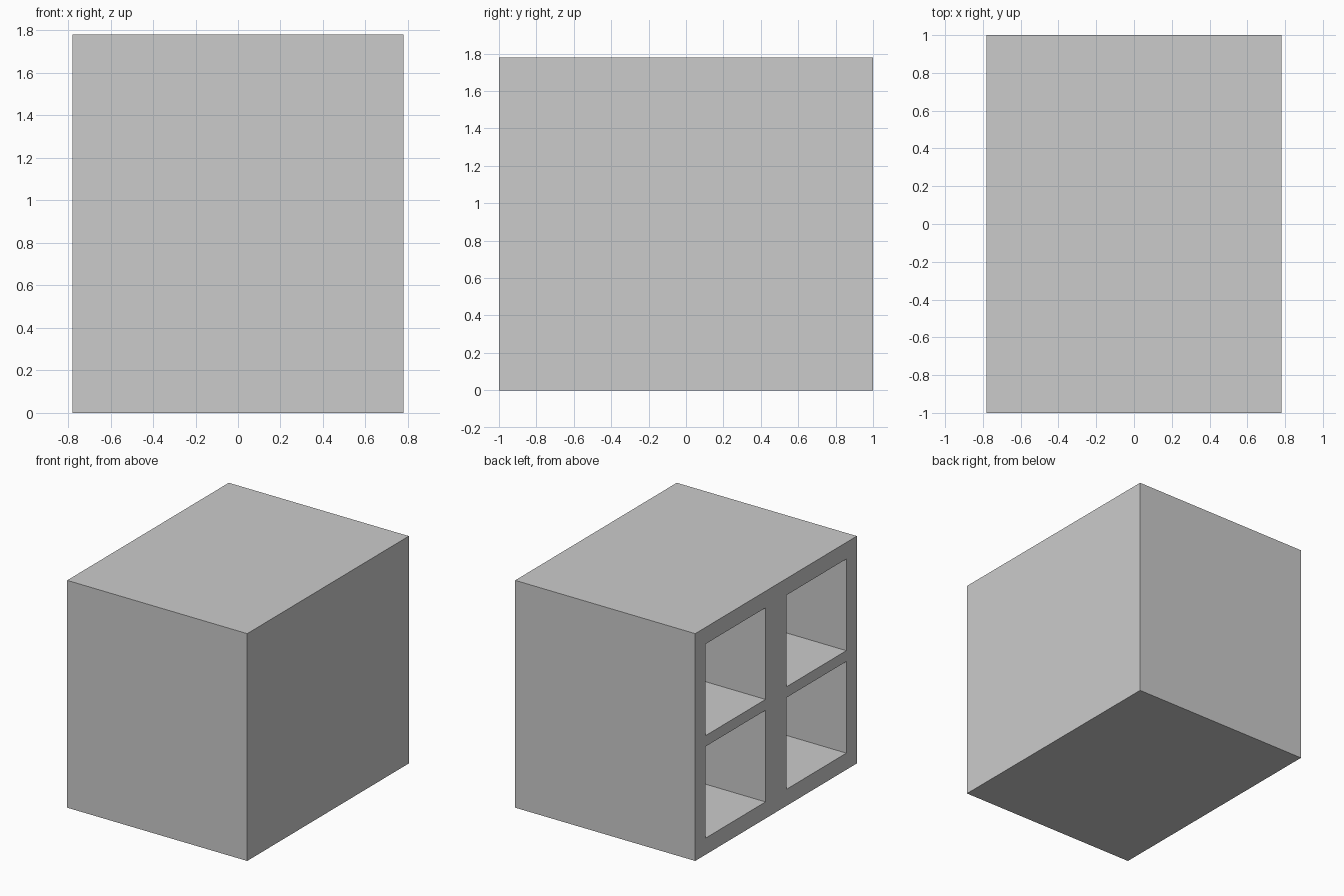
import bpy, bmesh
from mathutils import Matrix, Vector

if "Cube" in bpy.data.objects:
    bpy.data.objects.remove(bpy.data.objects["Cube"])

W, D, H = 1.56, 2.0, 1.78      # cabinet size
WALL = 0.13                    # outer board thickness
SHELF = 0.085                  # middle shelf thickness
DEPTH = W - WALL               # compartment depth, leaving a back panel

y_cuts = [-D / 2 + WALL, -WALL, WALL, D / 2 - WALL]
z_cuts = [WALL, H / 2 - SHELF / 2, H / 2 + SHELF / 2, H - WALL]

# Solid cabinet block
bm = bmesh.new()
bmesh.ops.create_cube(bm, size=1, matrix=Matrix.Translation((0, 0, H / 2))
                      @ Matrix.Diagonal((W, D, H, 1)))


def open_side():
    return [f for f in bm.faces if f.normal.x < -0.9]


# Score the open side (-x) along the compartment outlines
for axis, cuts in ((1, y_cuts), (2, z_cuts)):
    for c in cuts:
        co, no = Vector((0, 0, 0)), Vector((0, 0, 0))
        co[axis], no[axis] = c, 1
        bmesh.ops.bisect_plane(bm, geom=bm.verts[:] + bm.edges[:] + bm.faces[:],
                               plane_co=co, plane_no=no)
bm.normal_update()


# Push the four compartments inward
def in_compartment(f):
    c = f.calc_center_median()
    return (any(y_cuts[i] < c.y < y_cuts[i + 1] for i in (0, 2))
            and any(z_cuts[i] < c.z < z_cuts[i + 1] for i in (0, 2)))


for face in [f for f in open_side() if in_compartment(f)]:
    new = bmesh.ops.extrude_discrete_faces(bm, faces=[face])["faces"]
    bmesh.ops.translate(bm, verts=list({v for f in new for v in f.verts}),
                        vec=(DEPTH, 0, 0))

bmesh.ops.recalc_face_normals(bm, faces=bm.faces[:])
mesh = bpy.data.meshes.new("cubby_cabinet")
bm.to_mesh(mesh)
bm.free()
bpy.context.collection.objects.link(bpy.data.objects.new("cubby_cabinet", mesh))
